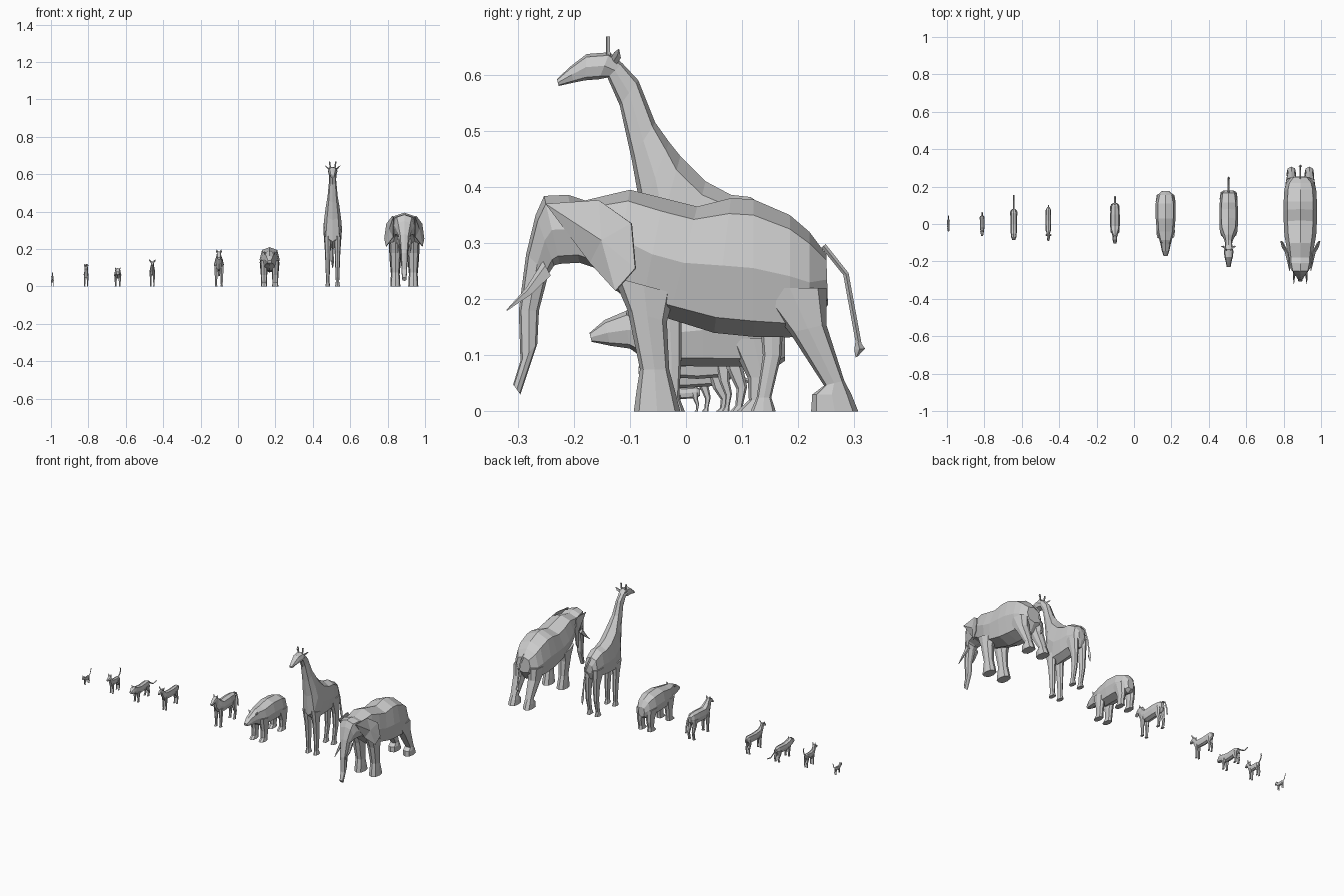
import bpy, bmesh, math

U = 0.01  # all tables below are in hundredths of a unit


def make(name, bm):
    bmesh.ops.recalc_face_normals(bm, faces=bm.faces)
    me = bpy.data.meshes.new(name)
    bm.to_mesh(me)
    bm.free()
    ob = bpy.data.objects.new(name, me)
    bpy.context.collection.objects.link(ob)
    return ob


def loft(name, cx, secs, side=1, n=8, x=0):
    """Skin rings; each section is (y1, z1, y2, z2, half width, optional x offset)."""
    bm = bmesh.new()
    rings = []
    for s in secs:
        y1, z1, y2, z2, w = s[:5]
        ox = cx + side * (s[5] if len(s) > 5 else x)
        ring = []
        for i in range(n):
            a = 2 * math.pi * i / n
            c, d = [math.copysign(abs(v) ** 0.75, v) if abs(v) > 1e-6 else 0
                    for v in (math.cos(a), math.sin(a))]
            ring.append(bm.verts.new((U * (ox + w * d),
                                      U * ((y1 + y2) / 2 + c * (y1 - y2) / 2),
                                      U * ((z1 + z2) / 2 + c * (z1 - z2) / 2))))
        rings.append(ring)
    for a, b in zip(rings, rings[1:]):
        for i in range(n):
            j = (i + 1) % n
            bm.faces.new((a[i], a[j], b[j], b[i]))
    bm.faces.new(rings[0])
    bm.faces.new(rings[-1])
    return make(name, bm)


def pair(name, cx, secs, x=0, n=8):
    for side, tag in ((-1, "left"), (1, "right")):
        loft(f"{name}_{tag}", cx, secs, side, n, x)


def tail(name, cx, pts, r):
    """Thin tail along (y, z) points, thickness set across the path."""
    secs = []
    for i, (y, z) in enumerate(pts):
        a, b = pts[max(i - 1, 0)], pts[min(i + 1, len(pts) - 1)]
        ty, tz = b[0] - a[0], b[1] - a[1]
        k = r / math.hypot(ty, tz)
        secs.append((y - tz * k, z + ty * k, y + tz * k, z - ty * k, r))
    loft(name, cx, secs, n=4)


def ears(name, cx, y, z, x, size, out):
    h = size / 3
    pair(name, cx, [(y - h, z, y + h, z, h, x),
                    (y - h, z + size * .5, y + h, z + size * .5, h, x + out * .6),
                    (y - .05, z + size, y + .05, z + size, .05, x + out)], n=4)


def small_legs(name, cx, x, front, hind, top, w):
    """Slender legs for the smaller animals: front and hind give the y positions."""
    pair(name + "_front_leg", cx, [
        (front - w * 1.8, top * 1.25, front + w * 1.8, top * 1.2, w * 1.1),
        (front - w * 1.2, top * .85, front + w * 1.2, top * .85, w),
        (front - w, top * .45, front + w * .8, top * .45, w * .7),
        (front - w * .7, top * .12, front + w * .7, top * .12, w * .6),
        (front - w * 1.6, 0, front + w * .8, 0, w * .8)], x, 6)
    pair(name + "_hind_leg", cx, [
        (hind - w * 3, top * 1.3, hind + w * 1.6, top * 1.35, w * 1.2),
        (hind - w * 1.8, top * .85, hind + w * 1.2, top * .9, w),
        (hind, top * .45, hind + w * 2, top * .5, w * .7),
        (hind - w * .2, top * .12, hind + w * 1.2, top * .12, w * .6),
        (hind - w * 1.2, 0, hind + w * 1.3, 0, w * .8)], x, 6)


# Elephant: body, head and trunk in one skin
E = 88.9
loft("elephant_body", E, [
    (25, 28, 25.3, 19, 4.5), (22, 32, 22, 14, 7.5), (18.5, 35, 18.5, 13.2, 8.5),
    (12, 37.8, 12, 13.3, 8.9), (8, 38, 5, 14, 9), (2, 36.5, -3, 16.5, 8.8),
    (-4, 38, -8, 18, 8.5), (-10, 39.5, -13, 22, 7.5), (-18, 37.6, -16, 25.5, 6.5),
    (-21, 38.6, -19, 26.5, 6.3), (-25.3, 38.4, -22.5, 26.3, 5.2),
    (-26.8, 35, -23.5, 26, 4.3), (-28.5, 28, -24.5, 24.5, 2.8),
    (-29.8, 18, -26.2, 18, 1.9), (-29.5, 9, -26.5, 12, 1.6), (-30.8, 4.8, -29.5, 3, 1.2)])
pair("elephant_front_leg", E, [
    (-13, 24, -2, 21, 3.2), (-10.4, 18, -3.4, 16, 2.9), (-8.2, 7.5, -3, 7.5, 2.3),
    (-8.8, 3.8, -2, 3.8, 2.5), (-9.3, 0, -1, 0, 2.7)], 4.8)
pair("elephant_hind_leg", E, [
    (12, 22, 25, 22, 3.4), (18.5, 14, 25, 15.5, 3.1), (24.6, 4.6, 28.2, 5.5, 2.2),
    (22.5, 3, 29.5, 3, 2.5), (22.3, 0, 30.7, 0, 2.6)], 4.8)
pair("elephant_tusk", E, [(-25.5, 26.8, -24, 24, .9, 2.8), (-28.5, 22, -27.5, 20.8, .6, 3.4),
                          (-32, 18.1, -31.9, 17.9, .1, 3.4)], n=5)
tail("elephant_tail", E, [(24.5, 29.5), (28.5, 24.5), (30.8, 12)], .5)
loft("elephant_tail_tuft", E, [(30.2, 12.5, 31, 12.5, .5), (30, 11, 31.9, 11.2, 1),
                               (30.2, 9.6, 30.6, 9.8, .3)], n=4)

# Elephant ears: thin flared plates
EAR = [(5.6, -25, 37), (6.3, -15.5, 37.6), (9.4, -9.7, 33.5), (10.5, -9, 25.5),
       (9.6, -12.5, 21.5), (5.8, -17, 26.5)]
for s, tag in ((-1, "left"), (1, "right")):
    bm = bmesh.new()
    rim = [bm.verts.new((U * (E + s * a), U * b, U * c)) for a, b, c in EAR]
    mid = bm.verts.new((U * (E + s * 8), U * -15, U * 30.5))
    for i in range(len(rim)):
        bm.faces.new((rim[i], rim[(i + 1) % len(rim)], mid))
    ob = make("elephant_ear_" + tag, bm)
    mod = ob.modifiers.new("thickness", 'SOLIDIFY')
    mod.thickness = .005
    mod.offset = 0

# Giraffe
G = 50.6
loft("giraffe_body", G, [
    (18, 31, 18, 26, 2), (16.5, 35, 16.5, 22, 4.1), (11.5, 38.2, 11, 21.2, 4.8),
    (8, 38.6, 5, 20.5, 5), (3.5, 41, -2, 20, 5), (-1, 45.5, -7, 24, 4.7),
    (-3, 48, -8, 35.5, 3.8), (-5.5, 51.5, -9.7, 45, 2.7), (-8.5, 59, -11.8, 54.5, 1.9),
    (-11.3, 62, -14, 59.5, 2), (-13.6, 64, -15.5, 59.2, 2.6), (-17.7, 63.7, -18, 59, 2.2),
    (-20.7, 61.4, -20, 58.6, 1.5), (-23, 59.2, -22.7, 58, 1.1)])
pair("giraffe_front_leg", G, [
    (-7, 27, 0, 25, 2), (-5.2, 18, -.8, 18, 1.5), (-4.4, 10, -.8, 10, 1.2),
    (-4, 2.5, -1.2, 2.5, .9), (-4.8, 0, -.2, 0, 1.3)], 2.6)
pair("giraffe_hind_leg", G, [
    (9, 28, 18, 28, 2.2), (13, 18, 17.5, 18, 1.5), (13.7, 10, 17, 10, 1.2),
    (12.6, 2.5, 15.2, 2.5, .9), (11.5, 0, 16, 0, 1.3)], 2.6)
pair("giraffe_horn", G, [(-14.3, 62.5, -13.4, 62.5, .4, 1.1), (-14.3, 66.8, -13.5, 66.8, .4, 1.7)], n=5)
pair("giraffe_ear", G, [(-13.4, 63, -12.4, 61.8, .4, 1.6), (-12.8, 64, -11.6, 63, .4, 2.9),
                        (-12, 64.6, -11.9, 64.5, .1, 4)], n=4)
tail("giraffe_tail", G, [(17, 34.5), (20.5, 31), (23, 23), (24, 16)], .5)
loft("giraffe_tail_tuft", G, [(23.5, 17, 24.5, 17, .5), (23.2, 13.5, 25.5, 13.5, .8),
                              (24.7, 10, 25, 10, .2)], n=4)

# Bear
B = 16.9
loft("bear_body", B, [
    (17.6, 15, 17.6, 9, 2), (15.5, 18.5, 15.5, 7.5, 4.2), (11, 20.5, 11, 8, 5.3),
    (3, 21, 3, 8, 5.3), (-4, 19.5, -4, 8.2, 4.7), (-8.5, 19, -8, 9.8, 3.4),
    (-11, 17.8, -10, 11.2, 2.8), (-14.5, 16.3, -13.5, 11.7, 2.1), (-17.2, 14, -16.8, 12.4, 1.1)])
pair("bear_front_leg", B, [
    (-8, 14, 0, 13, 2), (-6, 6, -1.5, 6, 1.7), (-6, 2, -2, 2, 1.5), (-8, 0, -2, 0, 1.7)], 3)
pair("bear_hind_leg", B, [
    (7.5, 13, 16.5, 13, 2.3), (11, 6, 16, 6, 1.7), (11.2, 2, 15, 2, 1.5), (9, 0, 15.5, 0, 1.7)], 3)
ears("bear_ear", B, -10, 17, 2, 1.8, .8)

# Horse
H = -10.2
loft("horse_body", H, [
    (11.2, 14, 11.2, 10.5, 1), (9.5, 15.2, 9.5, 8.6, 2.2), (5, 15.3, 5, 8.3, 2.6),
    (-1, 14.9, -1, 8, 2.6), (-3, 16, -5, 9, 2.2), (-4.8, 17.8, -7, 12, 1.4),
    (-6, 18.9, -8, 15.3, 1.2), (-8.3, 17.9, -8.8, 15.2, 1.2), (-10.5, 15.6, -10.1, 14.4, .8)])
small_legs("horse", H, 1.5, -3.5, 9, 8.8, .95)
ears("horse_ear", H, -6.3, 18, .8, 1.7, .4)
tail("horse_tail", H, [(10.5, 14.6), (13, 13.2), (14.2, 9.5), (14.6, 5.5)], .5)

# Deer
D = -45.8
loft("deer_body", D, [
    (9.2, 9.8, 9.2, 7.8, .6), (7.5, 10.8, 7.5, 6.2, 1.4), (2, 10.4, 2, 5.8, 1.5),
    (-3, 10.8, -4, 6.2, 1.4), (-4.2, 12, -5.5, 8.5, .9), (-5.3, 13.4, -6.8, 11.2, .8),
    (-7.5, 13, -7.5, 11, .8), (-9, 11.6, -8.8, 10.8, .5)])
small_legs("deer", D, .85, -3, 7, 6.3, .6)
ears("deer_ear", D, -5.9, 12.9, .6, 1.6, 1)
tail("deer_tail", D, [(8.5, 9.9), (9.7, 9.2), (10, 7.6)], .3)

# Big cat with a long trailing tail
L = -64.3
loft("big_cat_body", L, [
    (8, 8.2, 8, 5.8, .8), (6, 9, 6, 4.6, 1.6), (0, 8.6, 0, 4.2, 1.7),
    (-3.5, 9.2, -3.5, 4.2, 1.7), (-5, 9.8, -5.2, 5.6, 1.6), (-7, 9.4, -7, 6, 1.4),
    (-8.5, 7.9, -8.4, 6.4, .8)])
small_legs("big_cat", L, 1.1, -2.8, 6.2, 4.8, .75)
ears("big_cat_ear", L, -5.6, 9.2, 1, 1, .3)
tail("big_cat_tail", L, [(7.5, 7.8), (10, 6), (12.5, 4.6), (15.5, 5.2)], .35)

# Dog with a raised tail
P = -81.2
loft("dog_body", P, [
    (4.6, 7.4, 4.6, 5.8, .5), (3.6, 8, 3.6, 5, 1.1), (0, 7.9, 0, 4.6, 1.2),
    (-2.2, 8.3, -2.8, 4.5, 1.2), (-3, 9.6, -4, 7, .9), (-3.4, 11, -4.6, 8.6, 1),
    (-5, 10.4, -5, 8.6, .8), (-6.5, 9.4, -6.4, 8.6, .5)])
small_legs("dog", P, .75, -1.9, 3.4, 5, .5)
ears("dog_ear", P, -3.8, 10.6, .6, 1.4, .2)
tail("dog_tail", P, [(4.2, 7.4), (5.6, 8.8), (6.2, 10.8), (5.8, 12)], .35)

# Cat with an upright tail
C = -99.2
loft("cat_body", C, [
    (2.5, 4, 2.5, 2.8, .3), (1.9, 4.4, 1.9, 2.4, .65), (-.6, 4.2, -.6, 2.2, .65),
    (-1.8, 4.5, -1.9, 2.4, .6), (-2.5, 5.2, -2.6, 3.5, .65), (-3.4, 5, -3.4, 3.7, .6),
    (-4, 4.4, -4, 3.8, .3)])
small_legs("cat", C, .4, -1.3, 1.8, 2.5, .27)
ears("cat_ear", C, -2.7, 5, .4, .7, .1)
tail("cat_tail", C, [(2.2, 3.9), (3.4, 4.6), (3.8, 6), (4.4, 7.4)], .22)
